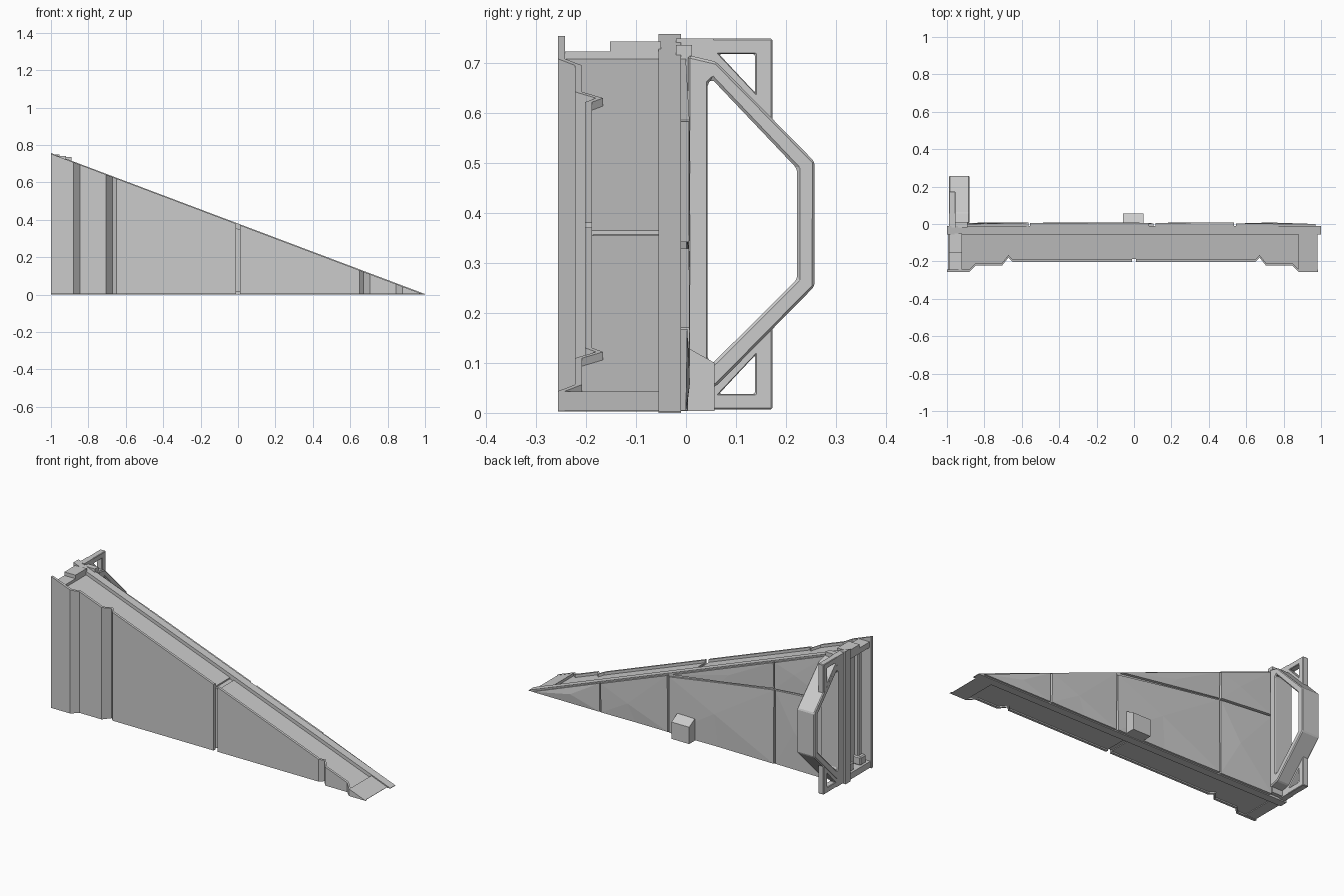
import bpy, bmesh, random
from mathutils import Vector

if "Cube" in bpy.data.objects:
    bpy.data.objects.remove(bpy.data.objects["Cube"])

random.seed(4)


def slope(x):
    return 0.3775 * (1 - x)


def make(name, rings, bevel=0.0):
    """Solid between two matching point loops."""
    bm = bmesh.new()
    a, b = [[bm.verts.new(p) for p in r] for r in rings]
    n = len(a)
    bm.faces.new(a)
    bm.faces.new(b[::-1])
    for i in range(n):
        j = (i + 1) % n
        bm.faces.new((a[i], b[i], b[j], a[j]))
    return finish(name, bm, bevel)


def finish(name, bm, bevel=0.0):
    bmesh.ops.recalc_face_normals(bm, faces=bm.faces)
    me = bpy.data.meshes.new(name)
    bm.to_mesh(me)
    bm.free()
    ob = bpy.data.objects.new(name, me)
    bpy.context.collection.objects.link(ob)
    if bevel:
        m = ob.modifiers.new("edge", 'BEVEL')
        m.width, m.segments, m.limit_method = bevel, 1, 'ANGLE'
    return ob


def wedge(name, plan, z0, drop):
    """Plan outline (x, y) raised to the sloping top, lowered by drop."""
    return make(name, ([(x, y, z0) for x, y in plan],
                       [(x, y, slope(x) - drop) for x, y in plan]))


def slab(name, prof, y0, y1, bevel=0.0):
    """Profile (x, z) extruded along y."""
    return make(name, ([(x, y0, z) for x, z in prof],
                       [(x, y1, z) for x, z in prof]), bevel)


def rect(x0, x1, y0, y1):
    return [(x0, y0), (x1, y0), (x1, y1), (x0, y1)]


def box(name, x0, x1, y0, y1, z0, z1, bevel=0.0):
    r = rect(x0, x1, y0, y1)
    return make(name, ([(x, y, z0) for x, y in r], [(x, y, z1) for x, y in r]), bevel)


def frame(name, outer, inner, x0, x1, bevel):
    """Closed frame in the yz plane with an open window."""
    bm = bmesh.new()
    loops = [[bm.verts.new((x, y, z)) for y, z in p]
             for x, p in ((x0, outer), (x1, outer), (x1, inner), (x0, inner))]
    n = len(outer)
    for k in range(4):
        a, b = loops[k], loops[(k + 1) % 4]
        for i in range(n):
            j = (i + 1) % n
            bm.faces.new((a[i], a[j], b[j], b[i]))
    return finish(name, bm, bevel)


# Stepped front cladding and the core behind it, left and right halves
left = [(-1, -0.256), (-0.88, -0.256), (-0.845, -0.222), (-0.705, -0.222),
        (-0.672, -0.180), (-0.650, -0.202), (-0.012, -0.202)]
right = [(-x, y) for x, y in reversed(left)]
right[-1] = (0.985, -0.256)
T = 0.014
for side, line in (("left", left), ("right", right)):
    inner = [(x, y + T) for x, y in reversed(line)]
    wedge(side + "_front_cladding", line + inner, 0.003, 0.002)
    core = [(min(max(x, -0.94), 0.90), y + T - 0.002) for x, y in line]
    wedge(side + "_core", core + [(core[-1][0], -0.05), (core[0][0], -0.05)], 0.010, 0.018)
wedge("centre_spine", rect(-0.014, 0.014, -0.186, -0.05), 0.014, 0.026)
wedge("tip_plate", rect(0.88, 0.98, -0.25, -0.05), 0.003, 0.003)

# Triangular main slab that carries both sides
slab("main_slab", [(-1, 0), (1, 0), (1, 0.003), (-1, 0.757)], -0.055, -0.010)

# Recessed left end: sill, cap blocks, columns and feet
box("end_sill", -0.995, -0.93, -0.245, -0.05, 0.006, 0.042)
box("end_cap_inner", -0.99, -0.92, -0.152, -0.05, 0.690, 0.742)
box("end_cap_outer", -0.99, -0.92, -0.244, -0.152, 0.690, 0.722)
for i, y in enumerate((-0.21, -0.10)):
    box(f"end_column_{i}", -0.965, -0.93, y, y + 0.035, 0.03, 0.70, 0.005)
    box(f"end_foot_{i}", -0.985, -0.93, y - 0.008, y + 0.043, 0.04, 0.09, 0.006)

# Uneven back panels, separated by narrow seams
panels = {
    "tip": [(0.545, 0.005), (0.97, 0.005), (0.545, 0.168)],
    "right": [(0.115, 0.005), (0.32, 0.005), (0.535, 0.005), (0.535, 0.171), (0.115, 0.329)],
    "middle_low": [(-0.555, 0.005), (-0.2, 0.005), (0.105, 0.005), (0.105, 0.322),
                   (-0.23, 0.375), (-0.555, 0.423)],
    "middle_high": [(-0.555, 0.433), (-0.23, 0.385), (0.08, 0.342), (-0.555, 0.582)],
    "left_low": [(-0.89, 0.005), (-0.565, 0.005), (-0.565, 0.424), (-0.89, 0.45)],
    "left_high": [(-0.89, 0.46), (-0.565, 0.434), (-0.565, 0.585), (-0.89, 0.707)],
}
for name, prof in panels.items():
    bm = bmesh.new()
    n = len(prof)
    back = [bm.verts.new((x, -0.014, z)) for x, z in prof]
    face = [bm.verts.new((x, random.uniform(-0.001, 0.008), z)) for x, z in prof]
    c = sum((v.co for v in face), Vector()) / n
    mid = bm.verts.new((c.x + 0.04, 0.008, c.z))
    bm.faces.new(back)
    for i in range(n):
        j = (i + 1) % n
        bm.faces.new((back[i], back[j], face[j], face[i]))
        bm.faces.new((face[i], face[j], mid))
    finish("back_panel_" + name, bm)

# Small block low on the back, with a sloping top
yz = [(-0.01, 0.004), (0.057, 0.004), (0.057, 0.10), (-0.01, 0.138)]
make("back_block", [[(x, y, z) for y, z in yz] for x in (-0.06, 0.052)])

# Wide six-sided handle at the left end
outer = [(0.004, 0.715), (0.060, 0.702), (0.257, 0.502),
         (0.257, 0.253), (0.060, 0.053), (0.004, 0.040)]
inner = [(0.043, 0.658), (0.052, 0.667), (0.222, 0.488),
         (0.222, 0.267), (0.052, 0.098), (0.043, 0.107)]
frame("handle", outer, inner, -0.99, -0.88, 0.005)
box("handle_mount", -0.99, -0.89, -0.02, 0.012, 0.012, 0.735)

# Thin corner brackets above and below the handle
tri_out = [(0.005, 0.748), (0.173, 0.748), (0.173, 0.580)]
tri_in = [(0.066, 0.717), (0.138, 0.717), (0.138, 0.640)]
for name, flip in (("upper", False), ("lower", True)):
    o, w = [[(y, 0.755 - z if flip else z) for y, z in p] for p in (tri_out, tri_in)]
    frame(name + "_bracket", o, w, -0.99, -0.955, 0.003)
    zs = (0.700, 0.748) if not flip else (0.007, 0.055)
    box(name + "_bracket_root", -0.99, -0.955, -0.02, 0.055, *zs)
